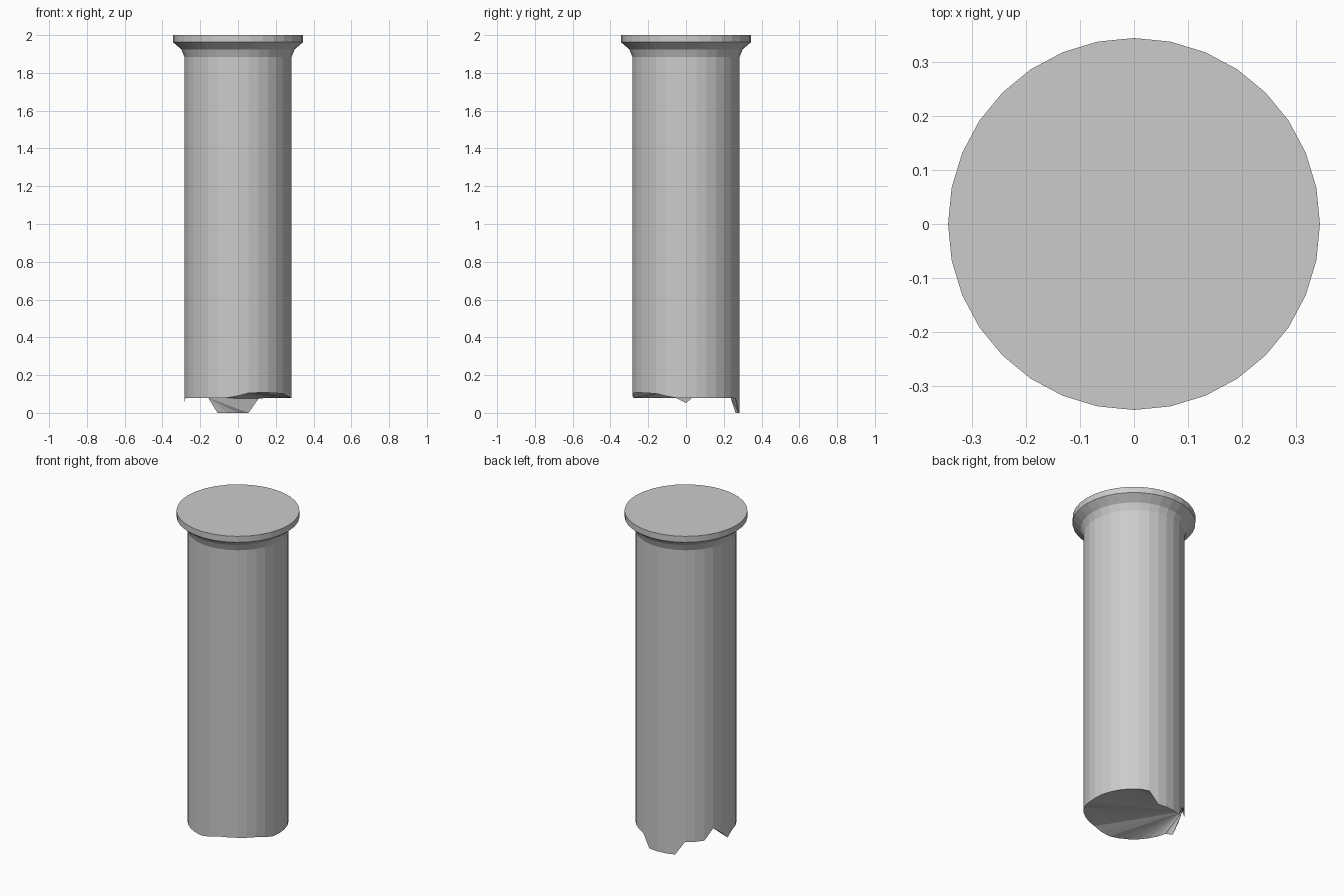
import bpy, bmesh
from math import cos, sin, tau

if "Cube" in bpy.data.objects:
    bpy.data.objects.remove(bpy.data.objects["Cube"])

SIDES = 32
# Broken bottom edge: heights that differ from the plain 0.08 rim
RIM = {6: 0.075, 7: 0, 8: 0, 9: 0, 10: 0, 14: 0.145, 15: 0.105, 16: 0.052,
       24: 0.09, 25: 0.105, 26: 0.107, 27: 0.107, 28: 0.105, 29: 0.102, 30: 0.09}
# Shaft and flared cap profile: radius, height
PROFILE = [(0.284, 1.885), (0.300, 1.925), (0.345, 1.963), (0.345, 2.0)]

bm = bmesh.new()


def ring(radius, height):
    return [bm.verts.new((radius * cos(tau * i / SIDES),
                          radius * sin(tau * i / SIDES), height(i)))
            for i in range(SIDES)]


def fan(hub, verts):
    for a, b in zip(verts, verts[1:]):
        bm.faces.new((hub, a, b))


rings = [ring(0.284, lambda i: RIM.get(i, 0.08))]
rings += [ring(r, lambda i, z=z: z) for r, z in PROFILE]

# Side walls
for low, high in zip(rings, rings[1:]):
    for i in range(SIDES):
        j = (i + 1) % SIDES
        bm.faces.new((low[i], low[j], high[j], high[i]))

# Flat top
bm.faces.new(rings[-1])

# Broken underside: the hanging tooth, then a fan from the notch
rim = rings[0]
fan(rim[11], rim[6:11])
rest = [rim[i % SIDES] for i in range(15, 39)] + rim[11:14]
fan(rim[14], rest)

bmesh.ops.recalc_face_normals(bm, faces=bm.faces)
mesh = bpy.data.meshes.new("broken_column")
bm.to_mesh(mesh)
bm.free()
column = bpy.data.objects.new("broken_column", mesh)
bpy.context.collection.objects.link(column)
